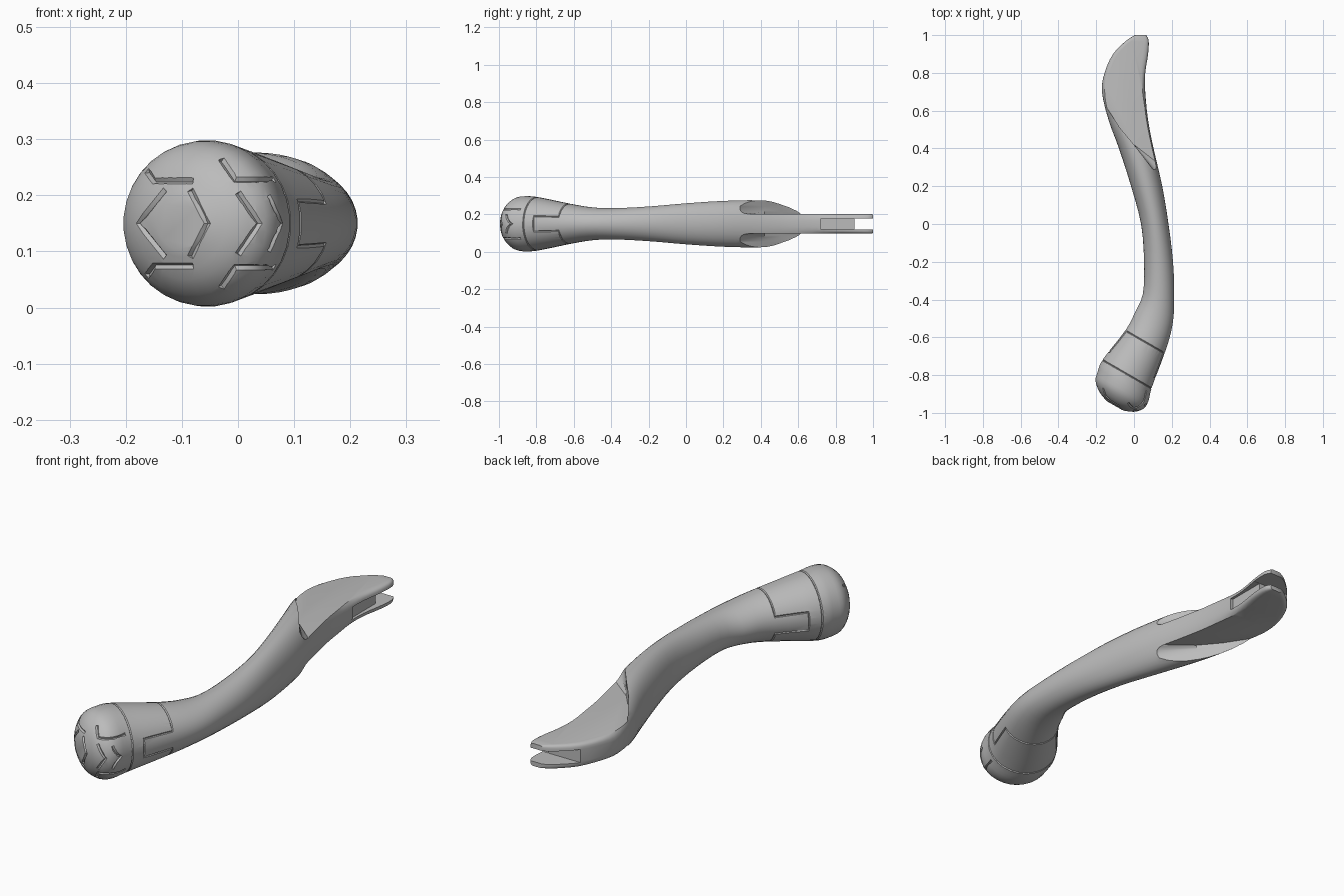
import bpy, bmesh, math
from mathutils import Vector
from mathutils.bvhtree import BVHTree

if "Cube" in bpy.data.objects:
    bpy.data.objects.remove(bpy.data.objects["Cube"])

MID = 0.15
UP = Vector((0, 0, 1))
SIDE = Vector((0.865, -0.5, 0))     # across the knob
AXIS = Vector((-0.5, -0.865, 0))    # along the knob, toward its tip

grey = bpy.data.materials.new("plain grey")
grey.use_nodes = True
COLOR = (0.5, 0.5, 0.5, 1)
grey.diffuse_color = COLOR
grey.node_tree.nodes["Principled BSDF"].inputs["Base Color"].default_value = COLOR


def finish(bm, name):
    bmesh.ops.recalc_face_normals(bm, faces=bm.faces[:])
    if bm.calc_volume(signed=True) < 0:
        bmesh.ops.reverse_faces(bm, faces=bm.faces[:])
    mesh = bpy.data.meshes.new(name)
    bm.to_mesh(mesh)
    bm.free()
    mesh.materials.append(grey)
    obj = bpy.data.objects.new(name, mesh)
    bpy.context.scene.collection.objects.link(obj)
    return obj


def loft(bm, rings, closed=False):
    loops = [[bm.verts.new(p) for p in ring] for ring in rings]
    n = len(loops[0])
    for a, b in zip(loops, loops[1:] + (loops[:1] if closed else [])):
        for i in range(n):
            bm.faces.new((a[i], a[(i + 1) % n], b[(i + 1) % n], b[i]))
    if not closed:
        bm.faces.new(loops[0])
        bm.faces.new(loops[-1])


def volume(mesh):
    bm = bmesh.new()
    bm.from_mesh(mesh)
    result = bm.calc_volume()
    bm.free()
    return result


def cut(target, cutter):
    mod = target.modifiers.new("cut", "BOOLEAN")
    mod.operation = "DIFFERENCE"
    mod.solver = "EXACT"
    mod.object = cutter
    graph = bpy.context.evaluated_depsgraph_get()
    graph.update()
    result = bpy.data.meshes.new_from_object(target.evaluated_get(graph))
    target.modifiers.remove(mod)
    # keep the cut only when it leaves a sound solid
    if volume(result) > 0.6 * volume(target.data):
        target.data = result
    bpy.data.objects.remove(cutter)


# Handle body stations: x, y, half width, half height, corner exponent
STATIONS = [
    (-0.102, -0.962, 0.05, 0.045, 1), (-0.092, -0.942, 0.105, 0.1, 1),
    (-0.077, -0.905, 0.147, 0.137, 1), (-0.058, -0.86, 0.156, 0.148, 1),
    (-0.035, -0.79, 0.15, 0.142, 1), (0.06, -0.62, 0.12, 0.107, 1),
    (0.105, -0.5, 0.105, 0.088, 1), (0.13, -0.38, 0.084, 0.084, 1),
    (0.13, -0.2, 0.077, 0.093, 1), (0.11, 0, 0.073, 0.11, 1),
    (0.067, 0.2, 0.083, 0.123, 1), (0.012, 0.4, 0.092, 0.126, 0.95),
    (-0.03, 0.55, 0.105, 0.11, 0.85), (-0.055, 0.7, 0.115, 0.072, 0.6),
    (-0.048, 0.8, 0.108, 0.056, 0.35), (-0.018, 0.9, 0.093, 0.054, 0.3),
    (0.018, 0.97, 0.06, 0.053, 0.3), (0.035, 1, 0.03, 0.05, 0.3)]


def spline(rows, steps):
    rows = [rows[0]] + rows + [rows[-1]]
    for a, b, c, d in zip(rows, rows[1:], rows[2:], rows[3:]):
        for k in range(steps):
            t = k / steps
            yield [q + 0.5 * t * (r - p + t * (2 * p - 5 * q + 4 * r - s + t * (3 * (q - r) + s - p)))
                   for p, q, r, s in zip(a, b, c, d)]
    yield rows[-1]


def section(row, sides=32):
    x, y, w, h, e = row
    f = min(1, max(0, (y + 0.62) / 0.32))
    across = SIDE.lerp(Vector((1, 0, 0)), f).normalized()
    ring = []
    for i in range(sides):
        a = math.tau * (i + 0.5) / sides
        c, s = math.cos(a), math.sin(a)
        ring.append(Vector((x, y, MID)) + across * math.copysign(abs(c) ** e, c) * w
                    + UP * math.copysign(abs(s) ** e, s) * h)
    return ring


bm = bmesh.new()
loft(bm, [section(r) for r in spline(STATIONS, 3)])
body = finish(bm, "curved_handle")
src = bmesh.new()
src.from_mesh(body.data)
tree = BVHTree.FromBMesh(src)
src.free()

# Scooped flats above and below the blade
OUTLINE = [(-0.4, 0.76), (-0.19, 0.72), (-0.14, 0.61), (-0.075, 0.51), (0, 0.42),
           (0.1, 0.29), (0.3, 0.2), (0.4, 1.2), (-0.4, 1.2)]
for sign in (1, -1):
    bm = bmesh.new()
    near, far = MID + sign * 0.053, MID + sign * 0.3
    loft(bm, [[(x, y, z) for x, y in OUTLINE] for z in (near, far)])
    rim = [e for e in bm.edges if all(abs(v.co.z - near) < 0.001 for v in e.verts)]
    bmesh.ops.bevel(bm, geom=rim, offset=0.04, segments=4, profile=0.5, affect="EDGES")
    cut(body, finish(bm, "scoop_cutter"))


# Slot between the two blade plates, and the recess along its outer edge
def box_cut(x0, x1, y0, y1, z0, z1):
    bm = bmesh.new()
    loft(bm, [[(x0, y0, z), (x1, y0, z), (x1, y1, z), (x0, y1, z)] for z in (z0, z1)])
    cut(body, finish(bm, "slot_cutter"))


box_cut(-0.5, 0.5, 0.9, 1.2, 0.12, 0.178)
box_cut(0.045, 0.5, 0.72, 1.2, 0.121, 0.177)


# Engraved lines that follow the surface
def groove(rays, radius, closed=False):
    hits = [tree.ray_cast(origin, direction) for origin, direction in rays]
    hits = [h for h in hits if h[0] is not None]
    n = len(hits)
    if n < 3:
        return
    rings = []
    for i, (p, nrm, _, _) in enumerate(hits):
        a = hits[(i - 1) % n if closed else max(i - 1, 0)][0]
        b = hits[(i + 1) % n if closed else min(i + 1, n - 1)][0]
        side = nrm.cross(b - a).normalized()
        rings.append([p + nrm * radius, p + side * radius, p - nrm * radius, p - side * radius])
    bm = bmesh.new()
    loft(bm, rings, closed)
    cut(body, finish(bm, "groove_cutter"))


def densify(points, steps):
    out = []
    for a, b in zip(points, points[1:]):
        out += [Vector(a).lerp(Vector(b), k / steps) for k in range(steps)]
    return out + [Vector(points[-1])]


# Knob seams: a plain ring, and a ring with a square tab on each side
def seam(start, path):
    groove([(Vector(start) + AXIS * t, SIDE * math.cos(a) + UP * math.sin(a))
            for a, t in path], 0.004, True)


seam((-0.037, -0.795, MID), [(math.tau * (i + 0.3) / 40, 0) for i in range(40)])
half = [(-0.32, 0), (-0.31, 0.05), (-0.3, 0.1), (-0.29, 0.14), (-0.1, 0.14), (0.1, 0.14),
        (0.29, 0.14), (0.3, 0.1), (0.31, 0.05), (0.32, 0)]
half += [(0.32 + (math.pi - 0.64) * k / 16, 0) for k in range(1, 16)]
seam((0.058, -0.624, MID), half + [(a + math.pi, t) for a, t in half])

# Knob grip pattern: chevrons, with brackets above and below
CHEVRONS = [[(-0.13, 0.21), (-0.178, 0.15), (-0.13, 0.09)],
            [(-0.085, 0.21), (-0.055, 0.15), (-0.085, 0.09)],
            [(0.0, 0.205), (0.038, 0.15), (0.0, 0.095)],
            [(0.055, 0.2), (0.078, 0.15), (0.055, 0.1)]]
BRACKETS = [[(-0.175, 0.262), (-0.15, 0.226), (-0.08, 0.226)],
            [(-0.08, 0.265), (-0.06, 0.226), (-0.075, 0.215)],
            [(-0.03, 0.265), (-0.005, 0.228), (0.065, 0.228)]]
lower = [[(x, 2 * MID - z) for x, z in line] for line in BRACKETS]
for line in CHEVRONS + BRACKETS + lower:
    groove([(Vector((p[0], -2, p[1])), Vector((0, 1, 0))) for p in densify(line, 4)], 0.006)

# Smooth shading with crisp cut edges
bpy.ops.object.select_all(action="DESELECT")
body.select_set(True)
bpy.context.view_layer.objects.active = body
bpy.ops.object.shade_smooth_by_angle(angle=math.radians(32))
